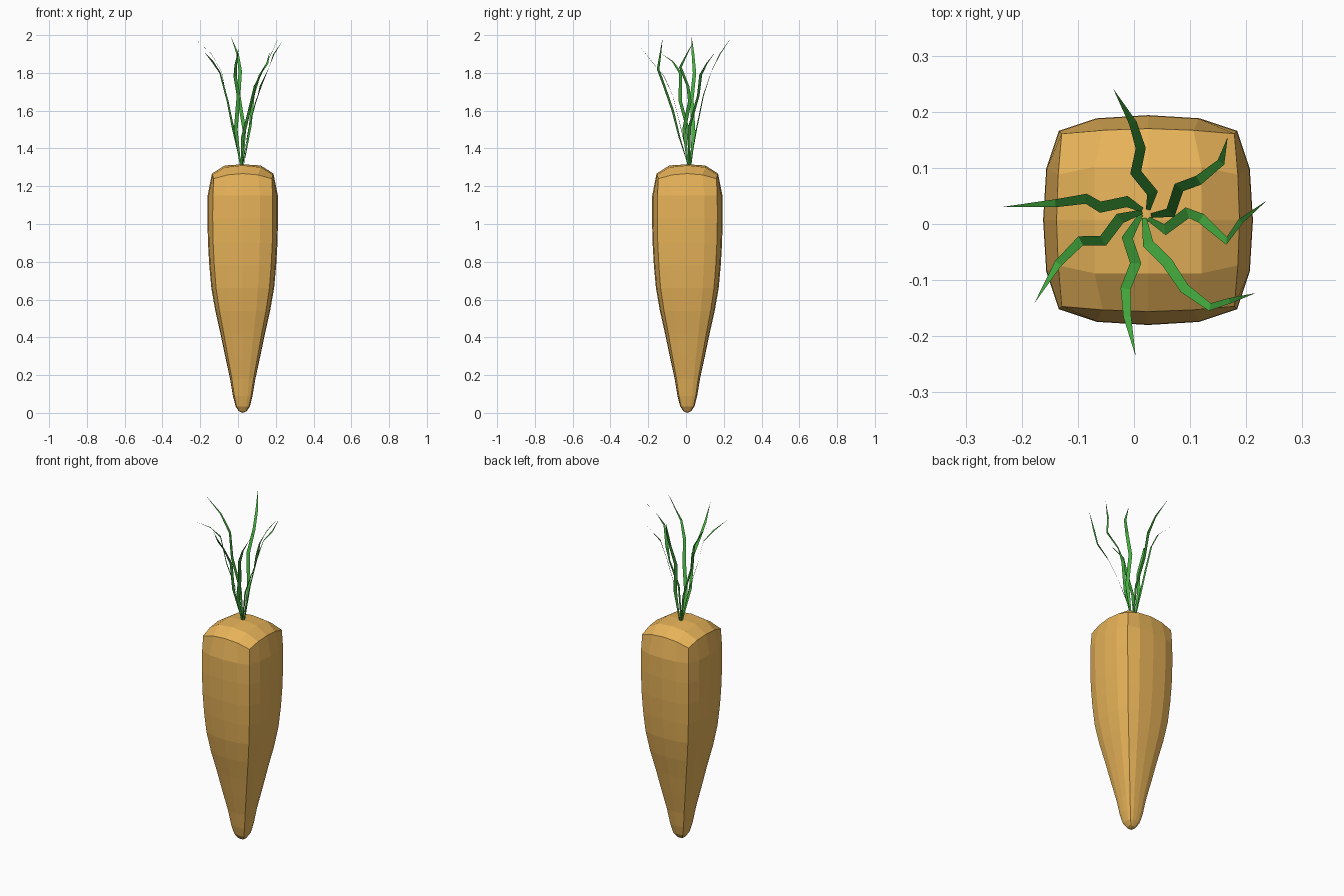
import bpy, bmesh
from mathutils import Vector

CX, CY = 0.025, 0.007


def material(name, color):
    m = bpy.data.materials.new(name)
    m.diffuse_color = color
    return m


def make_object(name, bm, mat):
    me = bpy.data.meshes.new(name)
    bm.to_mesh(me)
    bm.free()
    me.materials.append(mat)
    ob = bpy.data.objects.new(name, me)
    bpy.context.collection.objects.link(ob)
    return ob


orange = material("carrot_orange", (0.80, 0.45, 0.10, 1))
green = material("leaf_green", (0.06, 0.42, 0.05, 1))

# Rounded-square cross-section, 16 sides: one side repeated by quarter turns
side = [(0.85, -0.85), (0.97, -0.49), (1.0, 0.0), (0.97, 0.49)]
section = []
for turn in range(4):
    for x, y in side:
        for _ in range(turn):
            x, y = -y, x
        section.append((x, y))

# Root: (height, half width) from the shoulder to the tip
profile = [(1.15, 0.186), (1.03, 0.187), (0.90, 0.184), (0.78, 0.177),
           (0.66, 0.166), (0.54, 0.145), (0.42, 0.118), (0.30, 0.093),
           (0.18, 0.067), (0.09, 0.052), (0.035, 0.038), (0.008, 0.02)]

bm = bmesh.new()
# Upper rim is squarer, and dips at its corners
rim = []
for k, (x, y) in enumerate(section):
    hw, z = [(0.181, 1.24), (0.165, 1.26), (0.163, 1.267), (0.165, 1.26)][k % 4]
    rim.append(bm.verts.new((CX + x * hw, CY + y * hw, z)))
rings = [rim]
for z, hw in profile:
    rings.append([bm.verts.new((CX + x * hw, CY + y * hw, z)) for x, y in section])
for a, b in zip(rings, rings[1:]):
    for k in range(16):
        n = (k + 1) % 16
        bm.faces.new((a[k], b[k], b[n], a[n]))
tip = bm.verts.new((CX, CY, 0))
for k in range(16):
    bm.faces.new((rings[-1][k], tip, rings[-1][(k + 1) % 16]))

# Domed top: 4 x 4 patch grid inside the rim
inner = [bm.verts.new((CX + x * 0.095, CY + y * 0.095, z)) for x, y, z in
         [(1, -1, 1.300), (1, 0, 1.310), (1, 1, 1.300), (0, 1, 1.310),
          (-1, 1, 1.300), (-1, 0, 1.310), (-1, -1, 1.300), (0, -1, 1.310)]]
crown = bm.verts.new((CX, CY, 1.316))
for q in range(4):
    c, m, n = inner[2 * q], inner[2 * q + 1], inner[(2 * q + 2) % 8]
    prev = inner[2 * q - 1]
    r = [rim[(4 * q + i) % 16] for i in range(-1, 4)]
    bm.faces.new((r[0], r[1], r[2], c))
    bm.faces.new((c, r[2], r[3], m))
    bm.faces.new((m, r[3], r[4], n))
    bm.faces.new((crown, prev, c, m))
bmesh.ops.recalc_face_normals(bm, faces=bm.faces)
make_object("carrot_root", bm, orange)

# Leaf centre lines, base to tip
leaves = [
    [(0.025, 0.025, 1.31), (0.033, 0.055, 1.50), (0.003, 0.092, 1.68),
     (0.012, 0.135, 1.81), (-0.002, 0.18, 1.90), (-0.037, 0.241, 1.99)],
    [(0.03, 0.015, 1.31), (0.065, 0.02, 1.52), (0.08, 0.065, 1.68),
     (0.115, 0.078, 1.79), (0.155, 0.11, 1.85), (0.167, 0.155, 1.91)],
    [(0.025, 0.01, 1.31), (0.055, -0.01, 1.50), (0.095, 0.02, 1.65),
     (0.12, 0.01, 1.73), (0.165, -0.03, 1.83), (0.19, 0.005, 1.90), (0.237, 0.042, 1.97)],
    [(0.015, 0.025, 1.31), (-0.012, 0.04, 1.48), (-0.06, 0.03, 1.66),
     (-0.085, 0.045, 1.80), (-0.14, 0.037, 1.90), (-0.238, 0.03, 1.99)],
    [(0.015, 0.022, 1.31), (-0.025, 0.01, 1.50), (-0.055, -0.03, 1.65),
     (-0.095, -0.03, 1.80), (-0.135, -0.07, 1.86), (-0.178, -0.142, 1.91)],
    [(0.013, 0.018, 1.31), (-0.012, -0.025, 1.50), (0.003, -0.07, 1.68),
     (-0.015, -0.115, 1.78), (-0.012, -0.165, 1.84), (0.003, -0.236, 1.93)],
    [(0.018, 0.012, 1.31), (0.025, -0.035, 1.46), (0.06, -0.07, 1.60),
     (0.09, -0.115, 1.73), (0.135, -0.148, 1.82), (0.17, -0.137, 1.89), (0.217, -0.123, 1.99)],
]


# Thin tapered ribbon following a path
def leaf(name, path):
    pts = [Vector(p) for p in path]
    widths = [0.004, 0.010, 0.010, 0.009, 0.007, 0.005]
    bm = bmesh.new()
    pairs = []
    for i, p in enumerate(pts[:-1]):
        t = pts[i + 1] - pts[max(i - 1, 0)]
        across = Vector((-t.y, t.x, 0)).normalized() * widths[i]
        pairs.append((bm.verts.new(p - across), bm.verts.new(p + across)))
    for (a, b), (c, d) in zip(pairs, pairs[1:]):
        bm.faces.new((a, c, d, b))
    bm.faces.new((*pairs[-1][::-1], bm.verts.new(pts[-1])))
    bmesh.ops.recalc_face_normals(bm, faces=bm.faces)
    bm.normal_update()
    if sum(f.normal.z for f in bm.faces) < 0:
        bmesh.ops.reverse_faces(bm, faces=bm.faces)
    make_object(name, bm, green)


for i, path in enumerate(leaves):
    leaf(f"leaf_{i + 1}", path)
